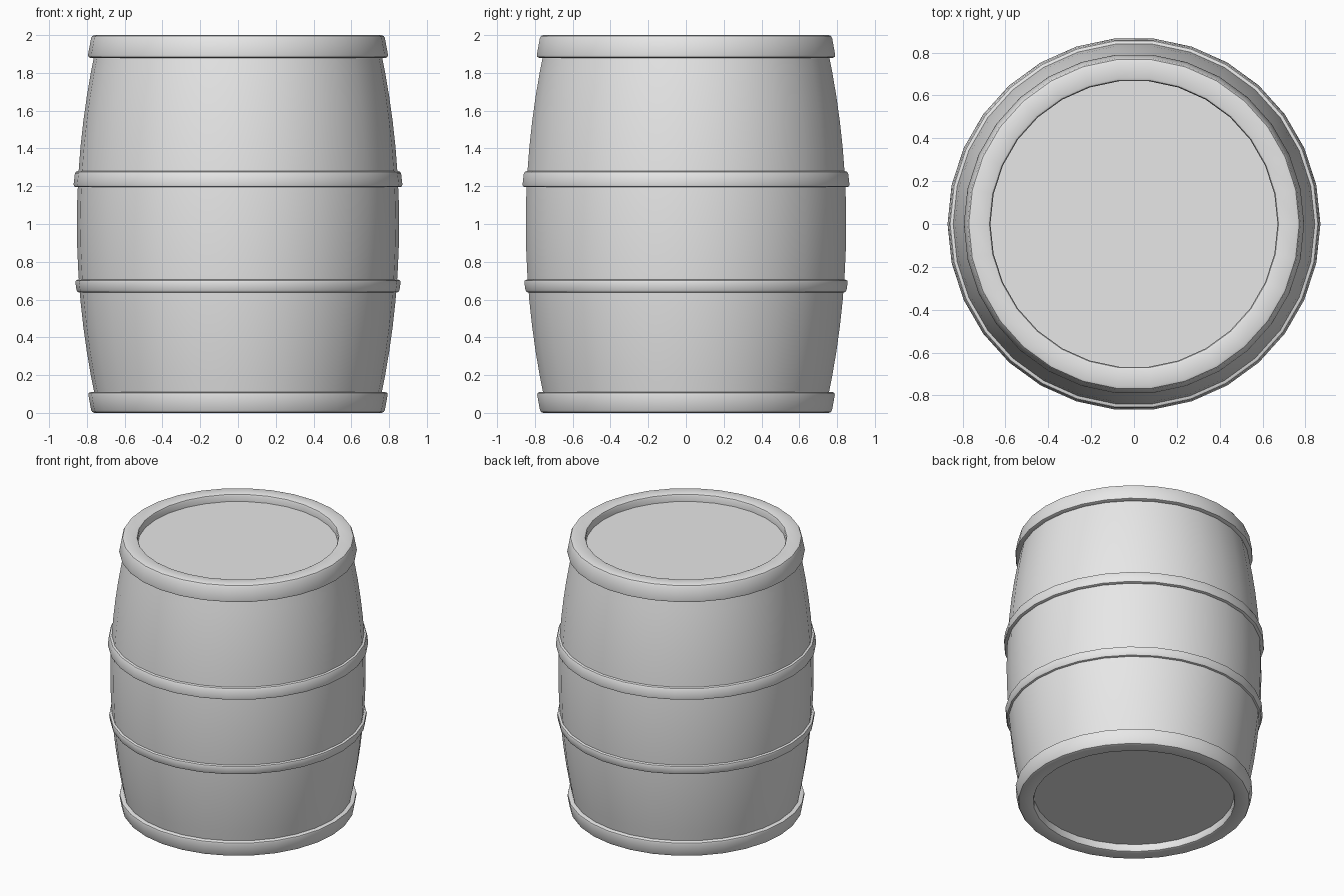
import bpy
import bmesh
import math

SIDES = 30

cube = bpy.data.objects.get("Cube")
if cube:
    bpy.data.objects.remove(cube, do_unlink=True)

grey = bpy.data.materials.new("plain grey")
grey.use_nodes = True
grey.diffuse_color = (0.8, 0.8, 0.8, 1)
grey.node_tree.nodes["Principled BSDF"].inputs["Base Color"].default_value = (0.8, 0.8, 0.8, 1)


def lathe(name, profile, ring=True, bevel=0.0):
    """Turn (radius, height) points about z; a ring closes on itself, otherwise ends are capped."""
    bm = bmesh.new()
    loops = []
    for r, z in profile:
        loops.append([bm.verts.new((r * math.cos(a), r * math.sin(a), z))
                      for a in (math.tau * i / SIDES for i in range(SIDES))])
    pairs = list(zip(loops, loops[1:]))
    if ring:
        pairs.append((loops[-1], loops[0]))
    else:
        bm.faces.new(loops[0])
        bm.faces.new(loops[-1])
    for low, high in pairs:
        for i in range(SIDES):
            j = (i + 1) % SIDES
            bm.faces.new((low[i], low[j], high[j], high[i]))
    bmesh.ops.recalc_face_normals(bm, faces=bm.faces)
    mesh = bpy.data.meshes.new(name)
    bm.to_mesh(mesh)
    bm.free()
    mesh.materials.append(grey)
    obj = bpy.data.objects.new(name, mesh)
    bpy.context.collection.objects.link(obj)
    bpy.ops.object.select_all(action="DESELECT")
    obj.select_set(True)
    bpy.context.view_layer.objects.active = obj
    if bevel:
        mod = obj.modifiers.new("soft edges", "BEVEL")
        mod.width = bevel
        mod.segments = 2
        mod.limit_method = "ANGLE"
        mod.angle_limit = math.radians(30)
        bpy.ops.object.modifier_apply(modifier=mod.name)
    bpy.ops.object.shade_smooth_by_angle(angle=math.radians(35))
    return obj


# Bulging body, its flat ends forming the recessed lids
STEPS = 14
heights = [0.055 + 1.89 * i / STEPS for i in range(STEPS + 1)]
lathe("barrel_body", [(0.853 - 0.115 * (z - 1) ** 2, z) for z in heights], ring=False)

# Thick end rims, tapering toward the ends
lathe("top_rim", [(0.67, 1.88), (0.797, 1.88), (0.775, 2), (0.67, 2)], bevel=0.015)
lathe("bottom_rim", [(0.67, 0), (0.775, 0), (0.795, 0.11), (0.67, 0.11)], bevel=0.015)

# Middle hoops, leaning with the bulge
lathe("upper_hoop", [(0.8, 1.195), (0.872, 1.195), (0.862, 1.28), (0.8, 1.28)], bevel=0.014)
lathe("lower_hoop", [(0.8, 0.637), (0.853, 0.637), (0.863, 0.705), (0.8, 0.705)], bevel=0.014)
